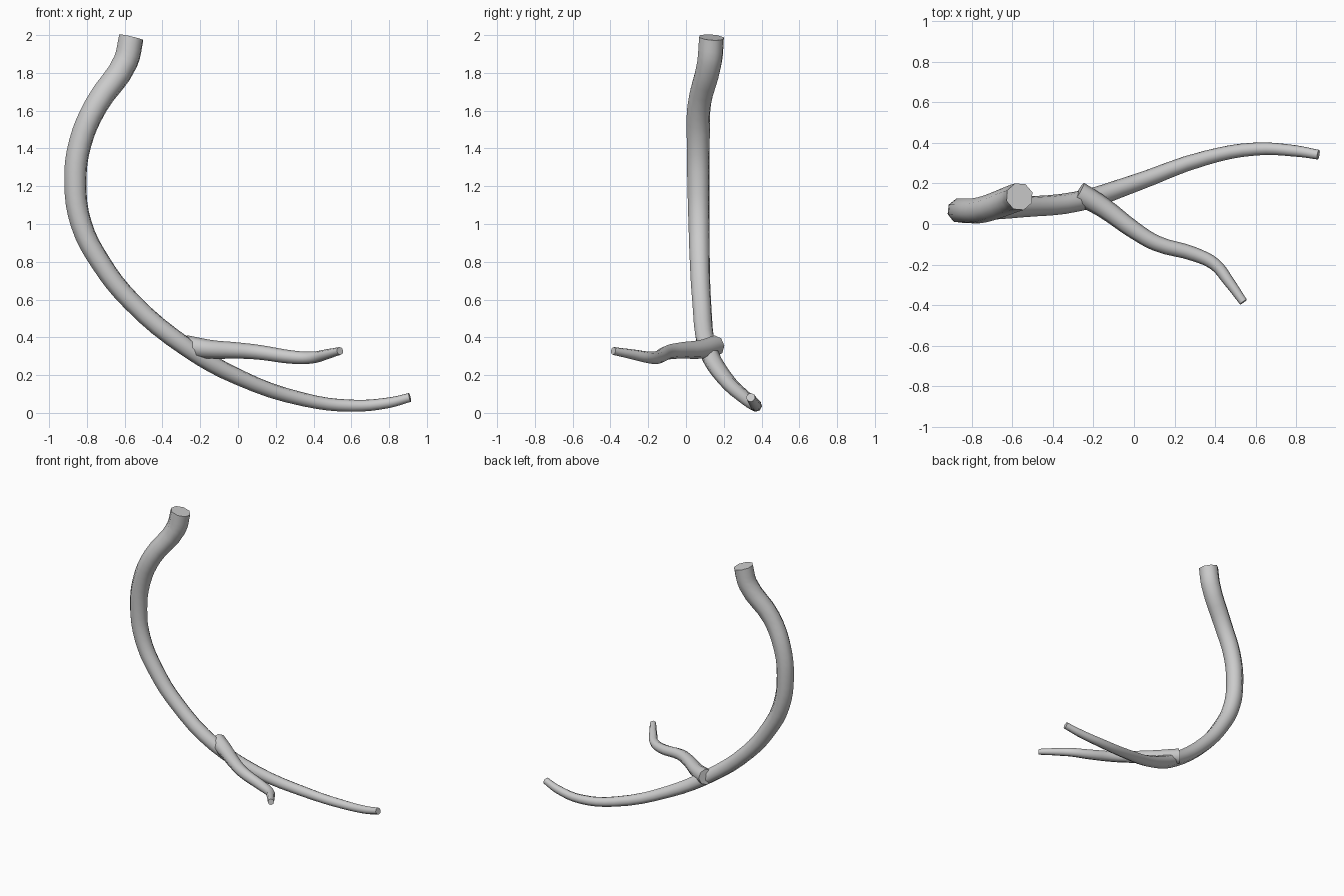
import bpy


def tapered_limb(name, points):
    """Octagonal tube along smooth path; each point is x, y, z, radius."""
    curve = bpy.data.curves.new(name, 'CURVE')
    curve.dimensions = '3D'
    curve.bevel_depth = 1.0
    curve.bevel_resolution = 2
    curve.resolution_u = 4
    curve.use_fill_caps = True
    spline = curve.splines.new('BEZIER')
    spline.radius_interpolation = 'CARDINAL'
    spline.bezier_points.add(len(points) - 1)
    for bp, (x, y, z, r) in zip(spline.bezier_points, points):
        bp.co = (x, y, z)
        bp.radius = r
        bp.handle_left_type = bp.handle_right_type = 'AUTO'
    obj = bpy.data.objects.new(name, curve)
    bpy.context.collection.objects.link(obj)
    bpy.ops.object.select_all(action='DESELECT')
    obj.select_set(True)
    bpy.context.view_layer.objects.active = obj
    bpy.ops.object.convert(target='MESH')
    bpy.ops.object.shade_smooth_by_angle(angle=0.9)
    return obj


# Main stem: thick cut top, sweeping down to the thin tip
tapered_limb("main_stem", [
    (-0.565, 0.135, 1.988, 0.069),
    (-0.595, 0.125, 1.86, 0.069),
    (-0.75, 0.07, 1.63, 0.065),
    (-0.835, 0.065, 1.43, 0.063),
    (-0.861, 0.066, 1.22, 0.061),
    (-0.83, 0.069, 1.00, 0.058),
    (-0.73, 0.073, 0.80, 0.055),
    (-0.565, 0.083, 0.59, 0.052),
    (-0.27, 0.113, 0.345, 0.050),
    (0.00, 0.20, 0.19, 0.043),
    (0.35, 0.325, 0.07, 0.036),
    (0.60, 0.37, 0.038, 0.032),
    (0.80, 0.36, 0.054, 0.028),
    (0.91, 0.342, 0.082, 0.024),
])

# Side branch: forks forward from the stem
tapered_limb("side_branch", [
    (-0.275, 0.155, 0.355, 0.056),
    (-0.15, 0.08, 0.337, 0.050),
    (0.00, -0.03, 0.33, 0.043),
    (0.11, -0.095, 0.321, 0.039),
    (0.30, -0.15, 0.294, 0.035),
    (0.40, -0.20, 0.294, 0.031),
    (0.465, -0.28, 0.309, 0.027),
    (0.54, -0.385, 0.328, 0.021),
])
